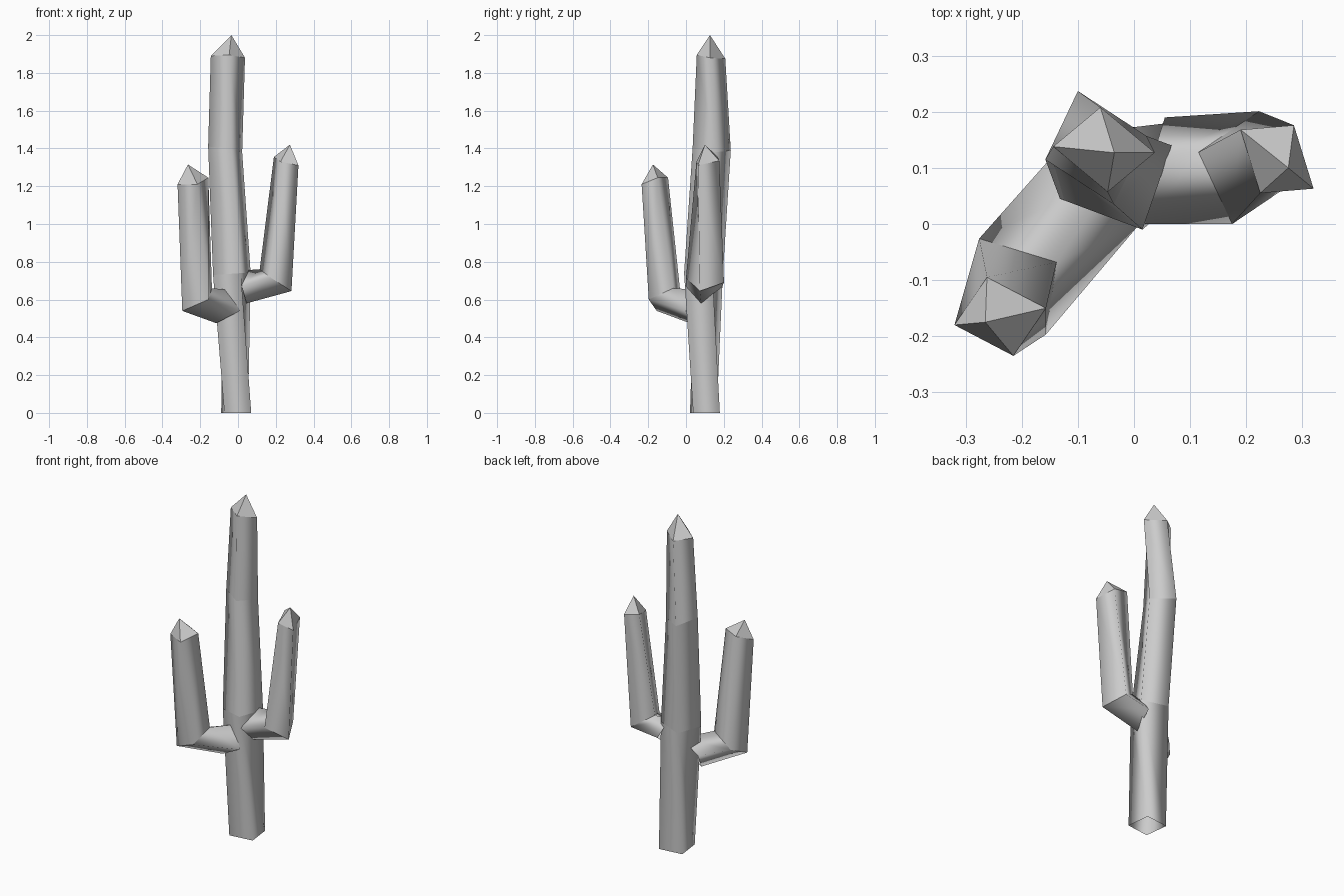
import bpy, bmesh
from mathutils import Vector


def limb(name, sections, tip):
    """Open four-sided tube through the sections, closed by a pointed tip.
    Each section holds three corners; the fourth completes the parallelogram."""
    bm = bmesh.new()
    rings = []
    for corners in sections:
        p = [Vector(c) for c in corners]
        p.append(p[0] + p[2] - p[1])
        rings.append([bm.verts.new(c) for c in p])
    # Smooth sides
    for low, high in zip(rings, rings[1:]):
        for i in range(4):
            j = (i + 1) % 4
            bm.faces.new((low[i], low[j], high[j], high[i])).smooth = True
    # Flat pointed tip
    apex = bm.verts.new(tip)
    for i in range(4):
        bm.faces.new((rings[-1][i], rings[-1][(i + 1) % 4], apex))
    # Crisp bends at every section
    for ring in rings:
        for i in range(4):
            bm.edges.get((ring[i], ring[(i + 1) % 4])).smooth = False
    bmesh.ops.recalc_face_normals(bm, faces=bm.faces)
    mesh = bpy.data.meshes.new(name)
    bm.to_mesh(mesh)
    bm.free()
    obj = bpy.data.objects.new(name, mesh)
    bpy.context.collection.objects.link(obj)
    return obj


# Trunk, slightly twisted and leaning
limb("trunk", [
    [(0.07, 0.038, 0), (-0.072, 0.021, 0), (-0.089, 0.162, 0)],
    [(0.015, -0.01, 0.74), (-0.132, 0.045, 0.73), (-0.08, 0.195, 0.73)],
    [(-0.036, 0.035, 1.40), (-0.158, 0.115, 1.41), (-0.10, 0.237, 1.39)],
    [(-0.047, 0.057, 1.895), (-0.144, 0.138, 1.89), (-0.06, 0.208, 1.875)],
], (-0.035, 0.127, 2.0))

# Left arm, reaching forward
limb("left_arm", [
    [(-0.115, 0.02, 0.475), (0.01, 0.0, 0.54), (-0.03, 0.09, 0.65)],
    [(-0.295, -0.155, 0.54), (-0.157, -0.197, 0.60), (-0.138, -0.068, 0.66)],
    [(-0.32, -0.18, 1.21), (-0.215, -0.235, 1.21), (-0.157, -0.15, 1.245)],
], (-0.265, -0.175, 1.315))

# Right arm
limb("right_arm", [
    [(0.045, 0.08, 0.58), (0.02, 0.0, 0.67), (0.03, 0.11, 0.755)],
    [(0.283, 0.073, 0.645), (0.175, 0.0, 0.715), (0.115, 0.128, 0.76)],
    [(0.32, 0.063, 1.31), (0.225, 0.055, 1.33), (0.19, 0.168, 1.355)],
], (0.275, 0.10, 1.42))
